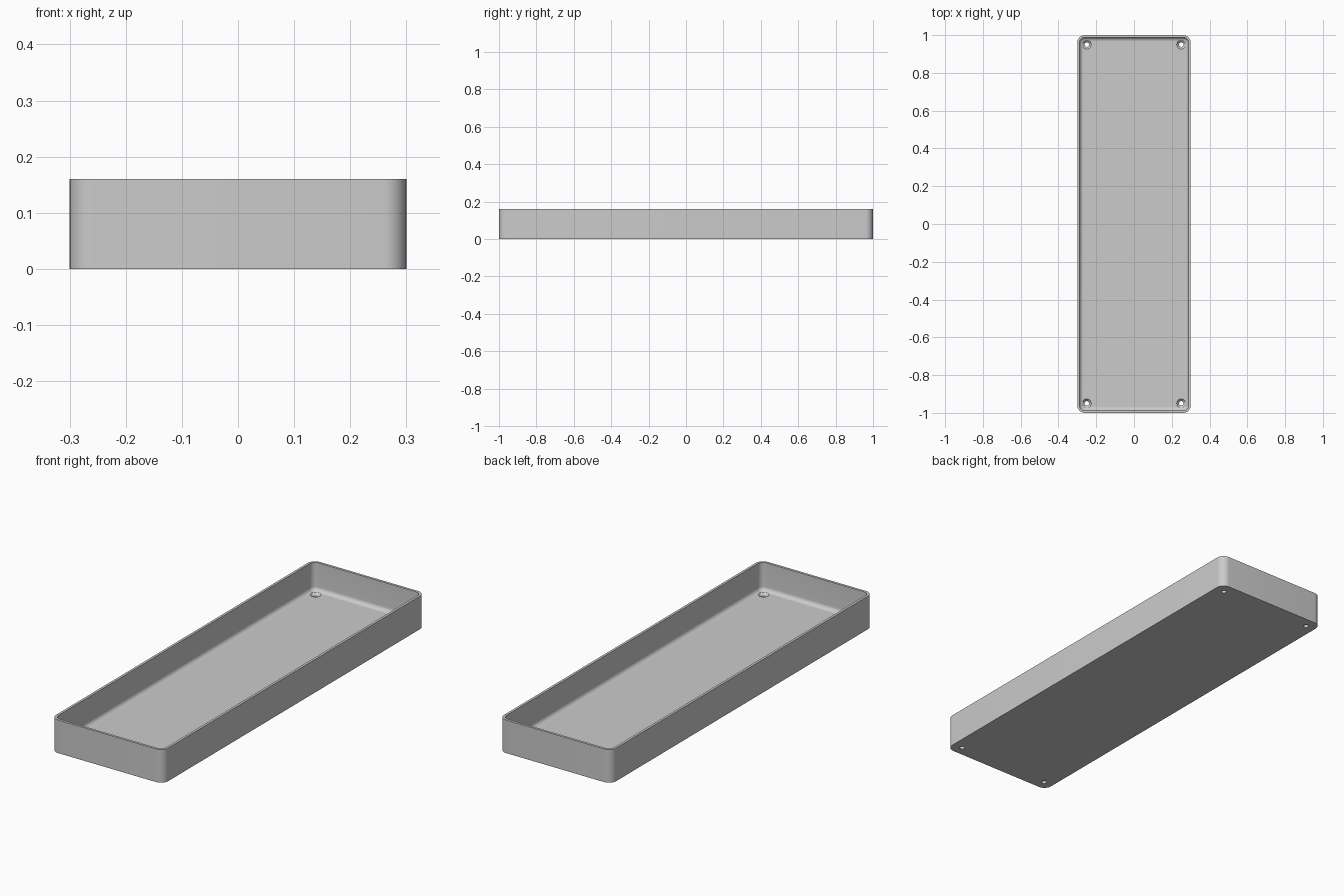
import bpy, bmesh, math

cube = bpy.data.objects.get("Cube")
if cube:
    bpy.data.objects.remove(cube, do_unlink=True)

HALF_X, HALF_Y, HEIGHT = 0.3, 1.0, 0.16
CORNER, WALL, FLOOR, FILLET = 0.04, 0.012, 0.024, 0.02
CORNER_STEPS, FILLET_STEPS = 10, 8

grey = bpy.data.materials.new("plain grey")
grey.use_nodes = True
colour = (0.6, 0.6, 0.6, 1)
grey.diffuse_color = colour
grey.node_tree.nodes["Principled BSDF"].inputs["Base Color"].default_value = colour


def finish(bm, name):
    bmesh.ops.recalc_face_normals(bm, faces=bm.faces)
    mesh = bpy.data.meshes.new(name)
    bm.to_mesh(mesh)
    bm.free()
    mesh.materials.append(grey)
    obj = bpy.data.objects.new(name, mesh)
    bpy.context.collection.objects.link(obj)
    return obj


def rounded_ring(bm, inset, z):
    """Rounded rectangle, moved inwards by inset, at height z."""
    r = max(CORNER - inset, 0.006)
    cx, cy = HALF_X - inset - r, HALF_Y - inset - r
    ring = []
    for i, (sx, sy) in enumerate([(1, 1), (-1, 1), (-1, -1), (1, -1)]):
        for k in range(CORNER_STEPS + 1):
            a = math.pi / 2 * (i + k / CORNER_STEPS)
            ring.append(bm.verts.new((sx * cx + r * math.cos(a), sy * cy + r * math.sin(a), z)))
    return ring


def loft(bm, rings):
    for low, high in zip(rings, rings[1:]):
        n = len(low)
        for i in range(n):
            j = (i + 1) % n
            bm.faces.new((low[i], low[j], high[j], high[i]))
    bm.faces.new(rings[0])
    bm.faces.new(rings[-1])


# Tray section: outer wall, rim, inner wall, floor fillet
section = [(0, 0), (0, HEIGHT), (WALL, HEIGHT)]
for k in range(FILLET_STEPS + 1):
    a = math.pi / 2 * k / FILLET_STEPS
    section.append((WALL + FILLET * (1 - math.cos(a)), FLOOR + FILLET * (1 - math.sin(a))))
bm = bmesh.new()
loft(bm, [rounded_ring(bm, d, z) for d, z in section])
tray = finish(bm, "tray")

# Countersunk screw holes in the four corners
hole_section = [(0.012, -0.02), (0.012, 0.012), (0.024, FLOOR), (0.024, 0.06)]
bm = bmesh.new()
for sx in (-1, 1):
    for sy in (-1, 1):
        rings = []
        for r, z in hole_section:
            rings.append([bm.verts.new((sx * 0.25 + r * math.cos(t * math.pi / 16),
                                        sy * 0.95 + r * math.sin(t * math.pi / 16), z))
                          for t in range(32)])
        loft(bm, rings)
cutter = finish(bm, "screw_hole_cutter")
cutter.hide_render = True

cut = tray.modifiers.new("screw holes", "BOOLEAN")
cut.operation = "DIFFERENCE"
cut.solver = "EXACT"
cut.object = cutter
bpy.ops.object.select_all(action="DESELECT")
tray.select_set(True)
bpy.context.view_layer.objects.active = tray
bpy.ops.object.modifier_apply(modifier=cut.name)
bpy.data.objects.remove(cutter, do_unlink=True)
bpy.ops.object.shade_smooth_by_angle(angle=math.radians(30))
